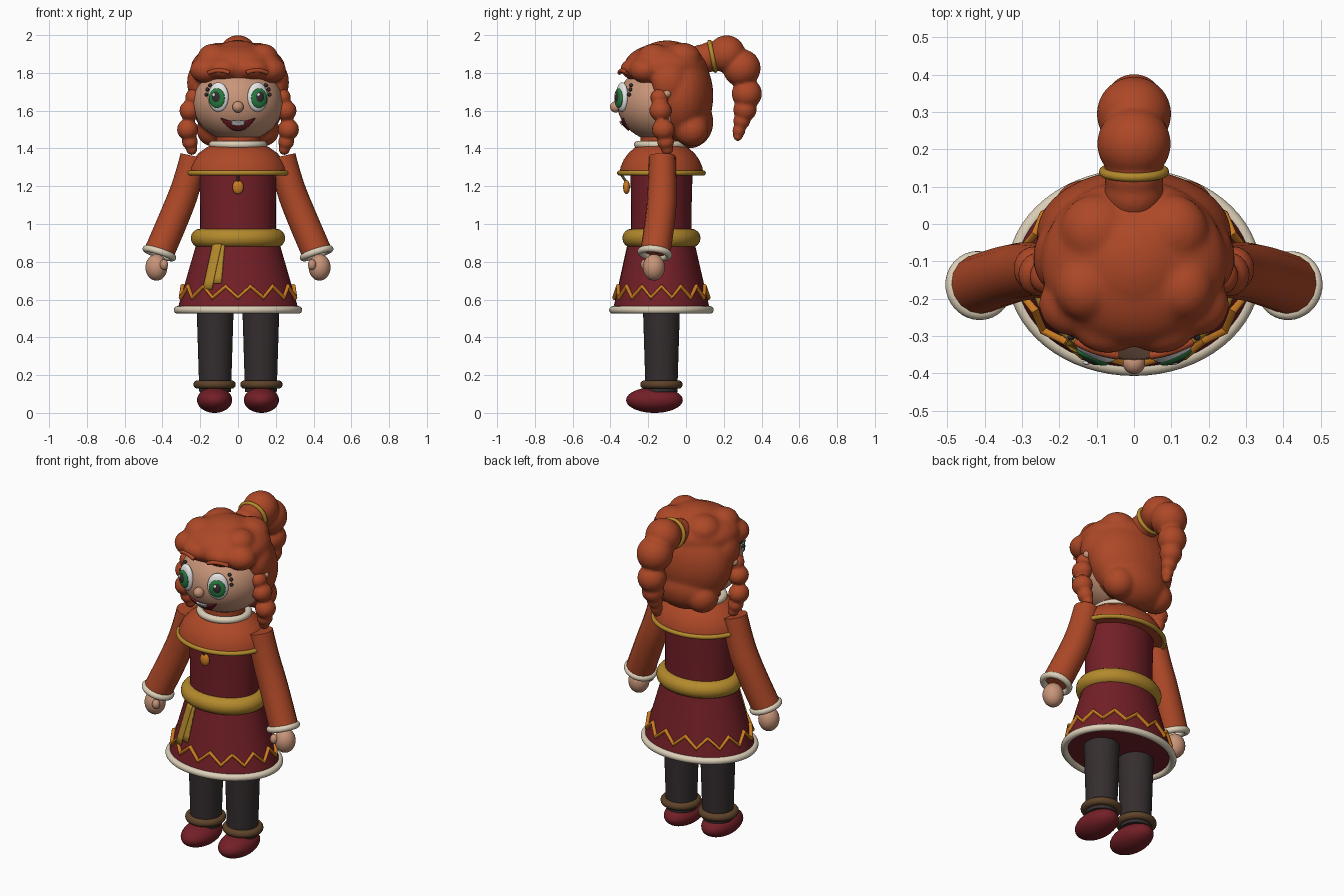
import bpy, bmesh, math
from mathutils import Matrix, Vector, Euler

cube = bpy.data.objects.get("Cube")
if cube:
    bpy.data.objects.remove(cube, do_unlink=True)


def material(name, *rgb):
    m = bpy.data.materials.new(name)
    m.use_nodes = True
    m.diffuse_color = (*rgb, 1)
    b = m.node_tree.nodes["Principled BSDF"]
    b.inputs["Base Color"].default_value = (*rgb, 1)
    b.inputs["Roughness"].default_value = 0.7
    return m


ginger = material("ginger", .42, .065, .02)
red = material("deep red", .17, .014, .02)
gold = material("gold", .45, .25, .025)
orange = material("orange", .6, .2, .015)
cream = material("cream", .72, .63, .48)
skin = material("skin", .58, .30, .19)
charcoal = material("charcoal", .035, .027, .028)
brown = material("brown", .11, .055, .022)
white = material("white", .85, .85, .85)
green = material("green", .02, .2, .05)

CY = -.13                              # depth of the body axis
HEAD = Vector((0, CY, 1.64))
HR = Vector((.24, .235, .205))


def finish(bm, name, mat):
    bmesh.ops.recalc_face_normals(bm, faces=bm.faces)
    me = bpy.data.meshes.new(name)
    bm.to_mesh(me)
    bm.free()
    ob = bpy.data.objects.new(name, me)
    bpy.context.collection.objects.link(ob)
    me.materials.append(mat)
    return smooth(ob)


def select(ob):
    bpy.ops.object.select_all(action='DESELECT')
    ob.select_set(True)
    bpy.context.view_layer.objects.active = ob


def smooth(ob):
    select(ob)
    bpy.ops.object.shade_smooth_by_angle(angle=math.radians(45))
    return ob


def blobs(name, mat, items, voxel=0, relax=0):
    """Ellipsoids (centre, radii, optional turn about z), optionally fused."""
    bm = bmesh.new()
    for c, r, *turn in items:
        r = r if isinstance(r, (tuple, Vector)) else (r, r, r)
        mx = Matrix.LocRotScale(Vector(c), Euler((0, 0, turn[0] if turn else 0)), Vector(r))
        bmesh.ops.create_uvsphere(bm, u_segments=32, v_segments=20, radius=1, matrix=mx)
    ob = finish(bm, name, mat)
    if voxel:
        m = ob.modifiers.new("fuse", 'REMESH')
        m.mode, m.voxel_size, m.use_smooth_shade = 'VOXEL', voxel, True
        s = ob.modifiers.new("relax", 'SMOOTH')
        s.iterations = relax
        select(ob)
        for n in ("fuse", "relax"):
            bpy.ops.object.modifier_apply(modifier=n)
        smooth(ob)
    return ob


def tube(name, mat, pts, radius, closed=False, kind='POLY', radii=None):
    cu = bpy.data.curves.new(name, 'CURVE')
    cu.dimensions = '3D'
    cu.bevel_depth, cu.bevel_resolution, cu.use_fill_caps = radius, 6, True
    sp = cu.splines.new(kind)
    sp.points.add(len(pts) - 1)
    for i, (p, q) in enumerate(zip(sp.points, pts)):
        p.co = (*q, 1)
        p.radius = radii[i] if radii else 1
    sp.use_cyclic_u = closed
    if kind == 'NURBS':
        sp.order_u, sp.use_endpoint_u, sp.resolution_u = 3, True, 8
    ob = bpy.data.objects.new(name, cu)
    bpy.context.collection.objects.link(ob)
    cu.materials.append(mat)
    select(ob)
    bpy.ops.object.convert(target='MESH')
    return smooth(bpy.context.object)


def ring(name, mat, c, rx, ry, radius, axis=(0, 0, 1), n=64):
    q = Vector((0, 0, 1)).rotation_difference(Vector(axis))
    pts = [Vector(c) + q @ Vector((rx * math.cos(a), ry * math.sin(a), 0))
           for a in (2 * math.pi * i / n for i in range(n))]
    return tube(name, mat, pts, radius, True)


def lathe(name, mat, profile, sx=1, x=0, n=64):
    """Capped turned form from (depth radius, height), stretched sideways."""
    bm = bmesh.new()
    loops = [[bm.verts.new((x + sx * r * math.cos(2 * math.pi * i / n),
                            CY + r * math.sin(2 * math.pi * i / n), z)) for i in range(n)]
             for r, z in profile]
    for a, b in zip(loops, loops[1:]):
        for i in range(n):
            bm.faces.new((a[i], a[(i + 1) % n], b[(i + 1) % n], b[i]))
    bm.faces.new(loops[0])
    bm.faces.new(loops[-1])
    return finish(bm, name, mat)


def face_y(x, z):
    k = 1 - (x / HR.x) ** 2 - ((z - HEAD.z) / HR.z) ** 2
    return HEAD.y - HR.y * math.sqrt(max(k, 0))


def skirt_r(z):
    return .257 - (z - .545) * .23


def skirt_y(x, z):
    r = skirt_r(z)
    return CY - r * math.sqrt(1 - (x / (1.25 * r)) ** 2)


def plate(name, mat, span, low, high, surface, lift, cols=24, rows=6):
    """Thin sheet laid on a surface; x may lean with the row through span."""
    bm = bmesh.new()
    g = []
    for j in range(rows + 1):
        v = j / rows
        x0, x1 = span(v)
        row = []
        for i in range(cols + 1):
            x = x0 + (x1 - x0) * i / cols
            z = low(x) * (1 - v) + high(x) * v
            row.append(bm.verts.new((x, surface(x, z) - lift, z)))
        g.append(row)
    for a, b in zip(g, g[1:]):
        for i in range(cols):
            bm.faces.new((a[i], a[i + 1], b[i + 1], b[i]))
    ob = finish(bm, name, mat)
    m = ob.modifiers.new("thickness", 'SOLIDIFY')
    m.thickness, m.offset = .009, 0
    return ob


# Dress, belt and trims
lathe("skirt", red, [(skirt_r(.545), .545), (skirt_r(.9), .9)], 1.25)
lathe("bodice", red, [(.16, .88), (.16, 1.1), (.165, 1.28)], 1.25)
ring("skirt_hem", cream, (0, CY, .545), .32, .257, .02)
ring("belt", gold, (0, CY, .925), .2, .157, .05)
zig = []
for i in range(28):
    a = -math.pi / 2 + math.pi * i / 14
    z = .67 if i % 2 else .61
    r = skirt_r(z) + .006
    zig.append((1.25 * r * math.cos(a), CY + r * math.sin(a), z))
tube("zigzag_trim", orange, zig, .012, True)
for name, top, bottom, z0 in (("long_sash_tail", -.105, -.16, .655), ("short_sash_tail", -.09, -.11, .685)):
    plate(name, gold, lambda v: (bottom + (top - bottom) * v - .025, bottom + (top - bottom) * v + .022),
          lambda x: z0, lambda x: .91, skirt_y, .014 if z0 < .67 else .008, 4)

# Cape, collar and pendant
lathe("cape", ginger, [(.222, 1.265), (.217, 1.3), (.2, 1.34), (.175, 1.375), (.14, 1.405), (.115, 1.42)], 1.19)
ring("cape_trim", gold, (0, CY, 1.27), .265, .222, .013)
lathe("neck", ginger, [(.11, 1.38), (.11, 1.46)], 1.05)
ring("collar", cream, (0, CY, 1.42), .135, .125, .02)
blobs("pendant", orange, [((0, -.315, 1.195), (.03, .018, .037))])
tube("pendant_cord", brown, [(0, -.345, 1.265), (0, -.318, 1.225)], .007)

# Arms and legs
for s, side in ((1, "left"), (-1, "right")):
    tube(side + "_sleeve", ginger,
         [(s * .235, -.125, 1.36), (s * .265, -.125, 1.22), (s * .33, -.13, 1.05), (s * .415, -.162, .855)],
         .08, kind='NURBS', radii=[.88, .95, 1, 1])
    ring(side + "_cuff", cream, (s * .416, -.165, .845), .075, .075, .018, (s * .33, -.13, -1), 40)
    blobs(side + "_hand", skin, [((s * .432, -.17, .77), (.058, .058, .07)), ((s * .392, -.218, .785), (.022, .022, .028))])
    lathe(side + "_leg", charcoal, [(.084, .11), (.098, .56)], 1, s * .121, 40)
    ring(side + "_boot_cuff", brown, (s * .124, CY, .15), .09, .09, .022, n=40)
    blobs(side + "_shoe", red, [((s * .124, -.167, .068), (.093, .15, .068))])

# Head and face
blobs("head", skin, [(HEAD, HR)])
blobs("nose", skin, [((0, -.372, 1.62), .03)])
plate("mouth", red, lambda v: (-.09, .09), lambda x: 1.495 + 7.8 * x * x, lambda x: 1.54 + 2.5 * x * x, face_y, .006)
plate("teeth", white, lambda v: (-.033, .033), lambda x: 1.524 + 4 * x * x, lambda x: 1.544 + 2 * x * x, face_y, .012)
for s, side in ((1, "left"), (-1, "right")):
    turn = .42 * s
    out = Vector((math.sin(turn), -math.cos(turn), 0))
    eye = Vector((s * .104, face_y(.104, 1.672), 1.672))
    blobs(side + "_eye", white, [(eye, (.058, .026, .078), turn)])
    blobs(side + "_iris", green, [(eye + out * .02 - Vector((0, 0, .006)), (.046, .014, .052), turn)])
    blobs(side + "_pupil", charcoal, [(eye + out * .028, (.025, .01, .03), turn)])
    blobs(side + "_eye_glint", white, [(eye + out * .037 + Vector((-.01, 0, .012)), (.009, .005, .01), turn)])
    blobs(side + "_lashes", charcoal, [((s * x, face_y(x, z) - .012, z), .01)
                                       for x, z in ((.148, 1.735), (.162, 1.712), (.168, 1.685))])
    tube(side + "_eyebrow", ginger, [(s * x, y, z) for x, y, z in
                                     ((.045, -.352, 1.8), (.1, -.345, 1.825), (.155, -.315, 1.8))],
         .011, kind='NURBS')
    blobs(side + "_ear", skin, [((s * .25, -.1, 1.69), .021)])

# Hair: cap, back mass and lumps fused together
lumps = [((0, -.105, 1.83), (.25, .225, .13)), ((0, -.03, 1.68), (.262, .175, .25)),
         ((0, .015, 1.54), (.2, .13, .14)), ((0, -.1, 1.88), (.15, .15, .092))]
for s in (1, -1):
    lumps += [((s * .07, -.262, 1.822), (.1, .085, .06)), ((s * .165, -.215, 1.815), (.09, .085, .07)),
              ((s * .13, -.17, 1.88), (.085, .09, .075)), ((s * .1, -.02, 1.88), (.1, .1, .08)),
              ((s * .21, -.09, 1.75), (.06, .09, .1)), ((s * .13, .03, 1.5), (.09, .09, .09))]
blobs("hair", ginger, lumps, .012, 5)

# Braids and ponytail
for s, side in ((1, "left"), (-1, "right")):
    blobs(side + "_braid", ginger,
          [((s * x, y, z), (r, r * 1.08, r)) for x, y, z, r in
           ((.235, -.14, 1.67, .045), (.255, -.135, 1.6, .055), (.267, -.12, 1.5, .056),
            (.255, -.108, 1.435, .042), (.245, -.1, 1.395, .03))], .009, 2)
blobs("ponytail", ginger,
      [((0, y, z), r) for y, z, r in
       ((.08, 1.87, .08), (.13, 1.885, .08), (.215, 1.9, .099), (.295, 1.825, .1), (.322, 1.69, .08),
        (.312, 1.605, .062), (.295, 1.545, .045), (.28, 1.495, .035), (.275, 1.465, .026))], .01, 2)
ring("hair_band", gold, (0, .14, 1.888), .082, .077, .012, (0, 1, .2), 40)
